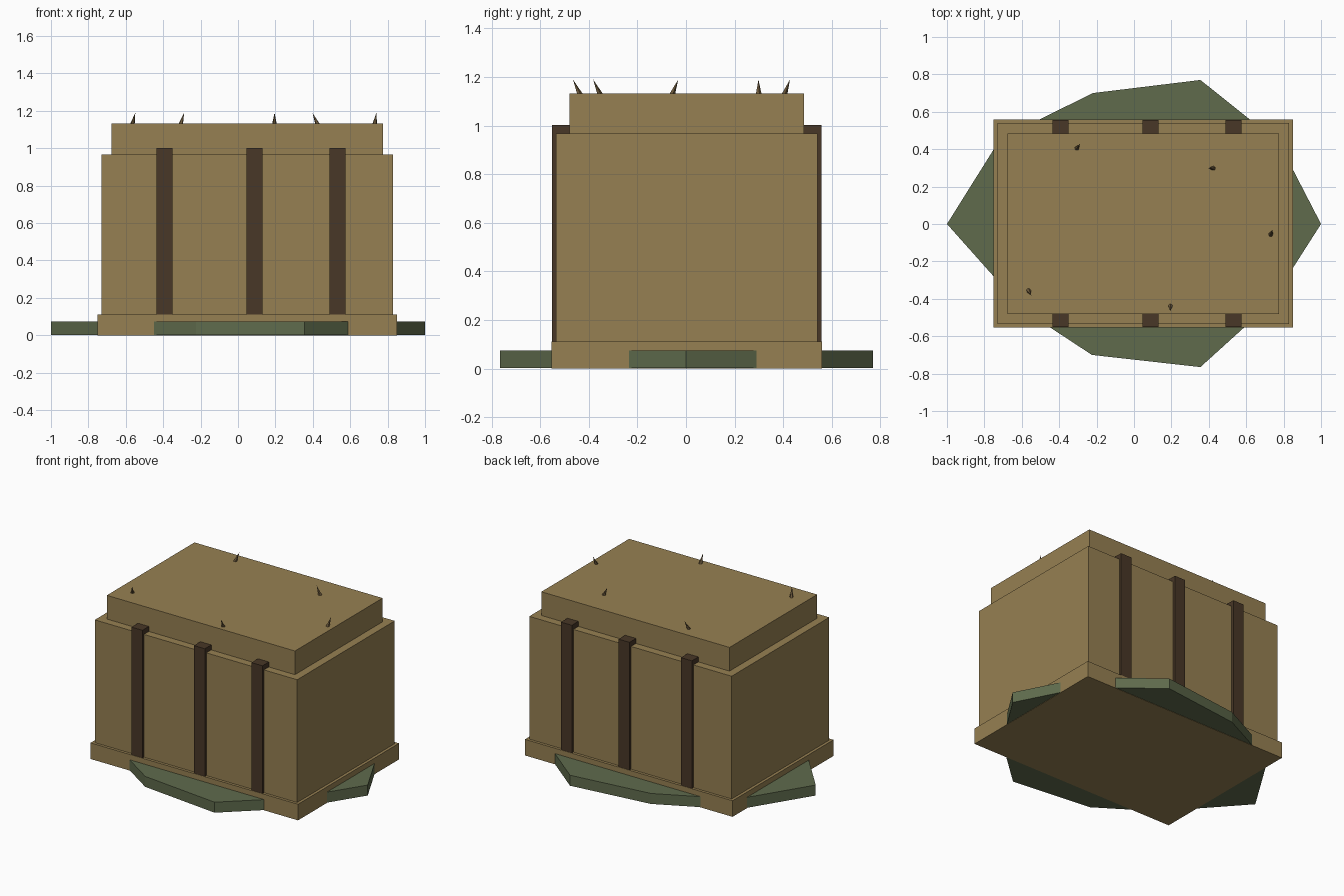
import bpy
import bmesh

if "Cube" in bpy.data.objects:
    bpy.data.objects.remove(bpy.data.objects["Cube"], do_unlink=True)


def make_material(name, rgb):
    mat = bpy.data.materials.new(name)
    mat.use_nodes = True
    mat.diffuse_color = (*rgb, 1)
    mat.node_tree.nodes["Principled BSDF"].inputs["Base Color"].default_value = (*rgb, 1)
    return mat


tan = make_material("tan wood", (0.305, 0.216, 0.084))
dark = make_material("dark brown wood", (0.065, 0.038, 0.02))
green = make_material("mossy green", (0.115, 0.147, 0.073))
thorn_brown = make_material("thorn brown", (0.15, 0.1, 0.045))


def finish(name, bm, mat):
    mesh = bpy.data.meshes.new(name)
    bm.to_mesh(mesh)
    bm.free()
    mesh.materials.append(mat)
    obj = bpy.data.objects.new(name, mesh)
    bpy.context.collection.objects.link(obj)
    return obj


def box(name, x, y, z, mat):
    """Box spanning the given (low, high) pairs."""
    bm = bmesh.new()
    bmesh.ops.create_cube(bm, size=1)
    for v in bm.verts:
        for axis, (low, high) in enumerate((x, y, z)):
            v.co[axis] = high if v.co[axis] > 0 else low
    return finish(name, bm, mat)


# Irregular ground slab
outline = [(1, 0), (0.775, 0.435), (0.355, 0.77), (-0.22, 0.7), (-0.715, 0.455),
           (-1, 0), (-0.59, -0.46), (-0.225, -0.7), (0.355, -0.765), (0.725, -0.43)]
bm = bmesh.new()
base = bm.faces.new([bm.verts.new((x, y, 0.002)) for x, y in outline])
top = bmesh.ops.extrude_face_region(bm, geom=[base])["geom"]
for v in top:
    if isinstance(v, bmesh.types.BMVert):
        v.co.z = 0.075
bmesh.ops.recalc_face_normals(bm, faces=bm.faces)
finish("ground_slab", bm, green)

# Stacked block: plinth, body and cap
box("plinth", (-0.75, 0.85), (-0.553, 0.559), (0, 0.112), tan)
box("body", (-0.73, 0.83), (-0.534, 0.54), (0.1, 0.967), tan)
box("cap", (-0.675, 0.775), (-0.48, 0.485), (0.96, 1.132), tan)

# Vertical posts on the front and back
for i, x in enumerate((-0.393, 0.088, 0.532)):
    span = (x - 0.042, x + 0.042)
    box(f"front_post_{i + 1}", span, (-0.551, -0.476), (0.02, 1.002), dark)
    box(f"back_post_{i + 1}", span, (0.482, 0.557), (0.02, 1.002), dark)

# Leaning thorns on the cap: base position and lean of the tip
thorns = [(-0.566, -0.352, 0.017, -0.03), (0.195, -0.435, 0, -0.03),
          (0.73, -0.06, 0.01, 0.028), (-0.308, 0.402, 0.02, 0.026),
          (0.428, 0.298, -0.03, 0)]
for i, (x, y, dx, dy) in enumerate(thorns):
    bm = bmesh.new()
    bmesh.ops.create_cone(bm, cap_ends=True, segments=5, radius1=0.014, radius2=0, depth=0.065)
    for v in bm.verts:
        if v.co.z > 0:
            v.co.x += dx
            v.co.y += dy
        v.co.x += x
        v.co.y += y
        v.co.z += 1.157
    finish(f"thorn_{i + 1}", bm, thorn_brown)
